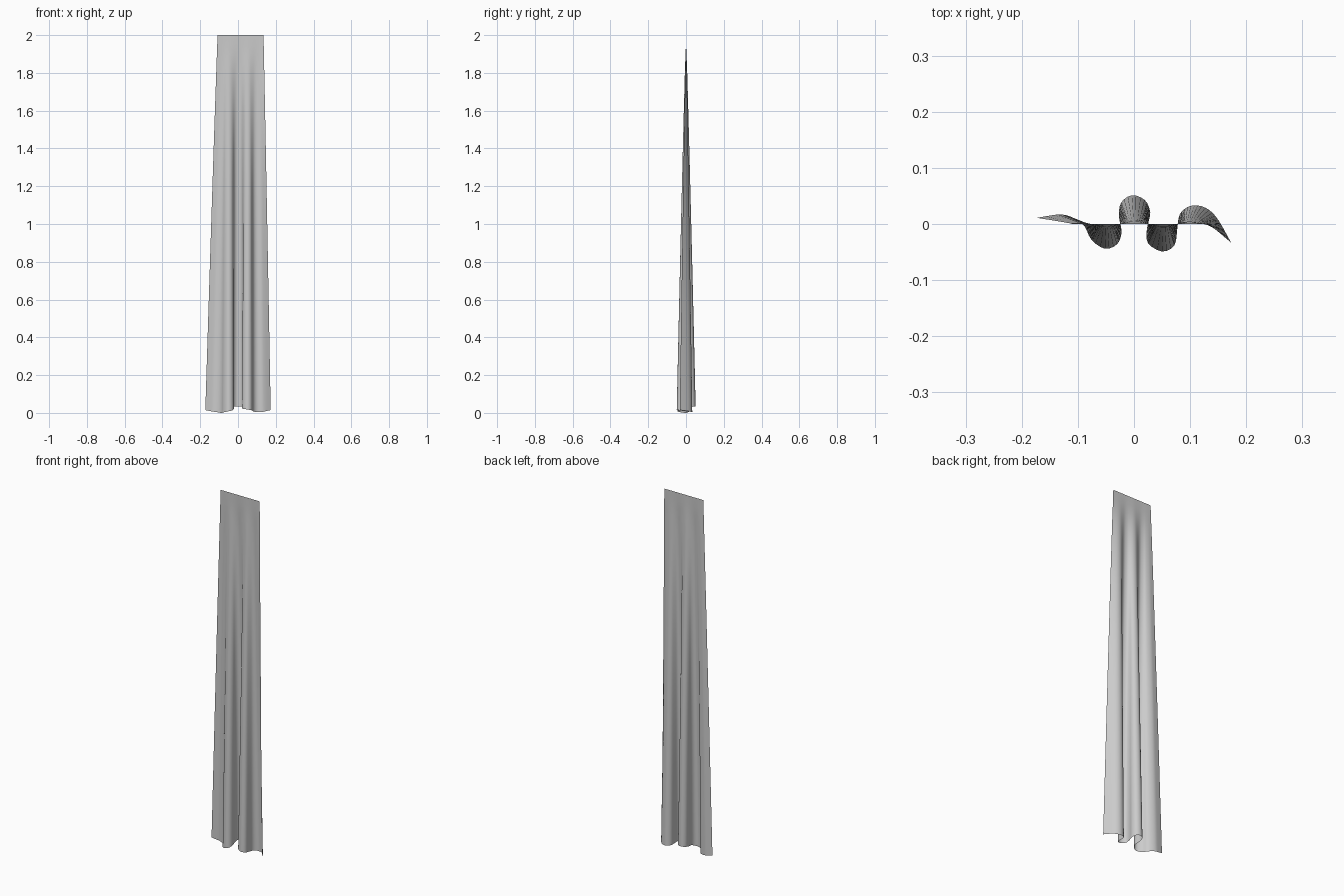
import bpy
from mathutils import Vector

if "Cube" in bpy.data.objects:
    bpy.data.objects.remove(bpy.data.objects["Cube"])

# Wavy hem of the hanging cloth: x, y, z
HEM = [Vector(p) for p in (
    (-.173, .011, .015), (-.150, .015, .010), (-.128, .017, .006), (-.106, .010, .003),
    (-.088, -.004, .000), (-.076, -.028, .003), (-.052, -.044, .008), (-.030, -.036, .014),
    (-.022, -.014, .022), (-.027, .014, .028), (-.023, .038, .033), (-.004, .051, .035),
    (.019, .043, .034), (.029, .020, .030), (.023, -.008, .026), (.025, -.034, .022),
    (.050, -.049, .018), (.072, -.038, .014), (.077, -.010, .010), (.081, .016, .007),
    (.095, .030, .005), (.114, .033, .004), (.134, .025, .006), (.151, .006, .010),
    (.173, -.033, .015))]
TOP_LEFT, TOP_RIGHT, HEIGHT = -.108, .135, 2.0
SUB, ROWS = 3, 40


def smooth_path(pts, n):
    """Catmull-Rom resampling with n steps per span."""
    ext = [2 * pts[0] - pts[1]] + pts + [2 * pts[-1] - pts[-2]]
    out = []
    for a, b, c, d in zip(ext, ext[1:], ext[2:], ext[3:]):
        for k in range(n):
            t = k / n
            out.append(.5 * (2 * b + (c - a) * t + (2 * a - 5 * b + 4 * c - d) * t * t
                             + (3 * b - a - 3 * c + d) * t ** 3))
    return out + [pts[-1]]


hem = smooth_path(HEM, SUB)
arc = [0.0]
for a, b in zip(hem, hem[1:]):
    arc.append(arc[-1] + (b - a).length)

# Cloth sheet: straight top edge, folds deepening towards the hem
verts, faces = [], []
cols = len(hem)
for r in range(ROWS + 1):
    s = r / ROWS
    spread = s ** .95
    depth = s ** .9 * min(1, s / .08)
    for p, d in zip(hem, arc):
        top_x = TOP_LEFT + (TOP_RIGHT - TOP_LEFT) * d / arc[-1]
        verts.append((top_x + (p.x - top_x) * spread, p.y * depth,
                      HEIGHT + (p.z - HEIGHT) * s))
for r in range(ROWS):
    for c in range(cols - 1):
        i = r * cols + c
        faces.append((i, i + cols, i + cols + 1, i + 1))

mesh = bpy.data.meshes.new("curtain")
mesh.from_pydata(verts, [], faces)
mesh.shade_smooth()
curtain = bpy.data.objects.new("curtain", mesh)
bpy.context.collection.objects.link(curtain)
